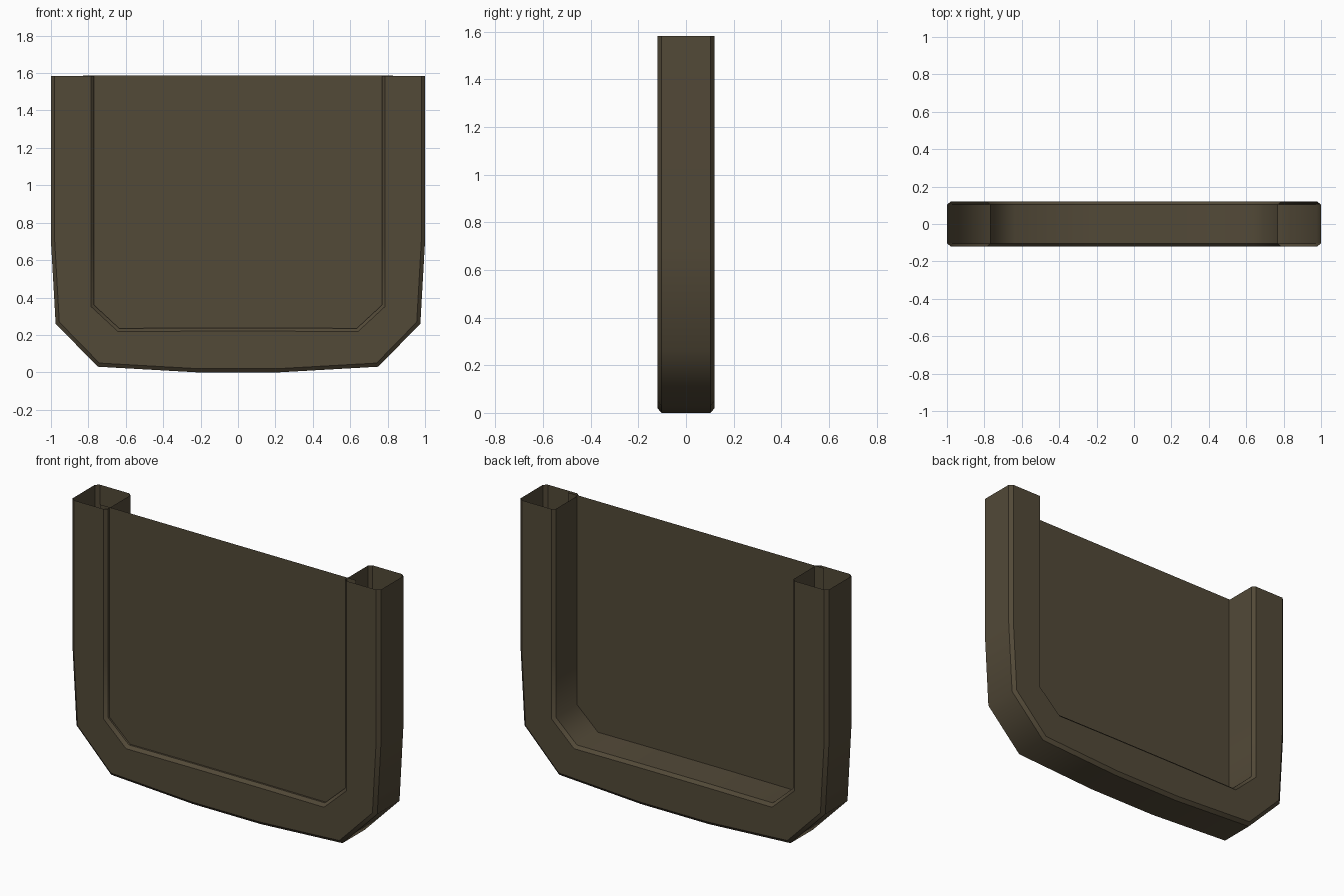
import bpy, bmesh
from mathutils import Vector

if "Cube" in bpy.data.objects:
    bpy.data.objects.remove(bpy.data.objects["Cube"])

mat = bpy.data.materials.new("dark olive brown")
mat.diffuse_color = (0.085, 0.067, 0.039, 1)
mat.use_nodes = True
mat.node_tree.nodes["Principled BSDF"].inputs["Base Color"].default_value = mat.diffuse_color


def mirrored(half):
    return [Vector(p) for p in half] + [Vector((-x, z)) for x, z in reversed(half)]


def offset(pts, d):
    """Mitred offset of an open polyline; positive d moves into the U."""
    out = []
    for i, p in enumerate(pts):
        dirs = []
        if i > 0:
            dirs.append((p - pts[i - 1]).normalized())
        if i < len(pts) - 1:
            dirs.append((pts[i + 1] - p).normalized())
        norms = [Vector((-t.y, t.x)) for t in dirs]
        m = sum(norms, Vector((0, 0))).normalized()
        out.append(p + m * d / m.dot(norms[0]))
    return out


def finish(bm, name):
    me = bpy.data.meshes.new(name)
    bm.to_mesh(me)
    bm.free()
    me.materials.append(mat)
    ob = bpy.data.objects.new(name, me)
    bpy.context.collection.objects.link(ob)
    return ob


# U-shaped hollow frame, open at both post tops
outer = mirrored([(-1, 1.583), (-1, 0.7), (-0.975, 0.26), (-0.75, 0.03), (-0.22, 0)])
inner = mirrored([(-0.77, 1.583), (-0.77, 0.7), (-0.77, 0.36), (-0.635, 0.235), (-0.22, 0.237)])
outer_face, inner_face = offset(outer, 0.02), offset(inner, -0.017)
Y, YB = 0.12, 0.103
section = [(outer, -YB), (outer, YB), (outer_face, Y), (inner_face, Y),
           (inner, YB), (inner, -YB), (inner_face, -Y), (outer_face, -Y)]

bm = bmesh.new()
rings = [[bm.verts.new((line[i].x, y, line[i].y)) for line, y in section]
         for i in range(len(outer))]
n = len(section)
for a, b in zip(rings, rings[1:]):
    for k in range(n):
        j = (k + 1) % n
        bm.faces.new((a[k], a[j], b[j], b[k])).smooth = True
        for r in ((a[k], b[k]),):
            bm.edges.get(r).smooth = False     # crisp lengthwise edges
bm.normal_update()
bm.faces.ensure_lookup_table()
if bm.faces[0].normal.x > 0:                   # first face is the left outer wall
    bmesh.ops.reverse_faces(bm, faces=bm.faces[:])
finish(bm, "frame")

# thin panel set just behind the front rim, edges tucked inside the frame
bm = bmesh.new()
shape = mirrored([(-0.83, 1.588), (-0.83, 0.33), (-0.66, 0.175)])
face = bm.faces.new([bm.verts.new((p.x, -0.092, p.y)) for p in shape])
bm.normal_update()
if face.normal.y > 0:
    face.normal_flip()
finish(bm, "panel")
